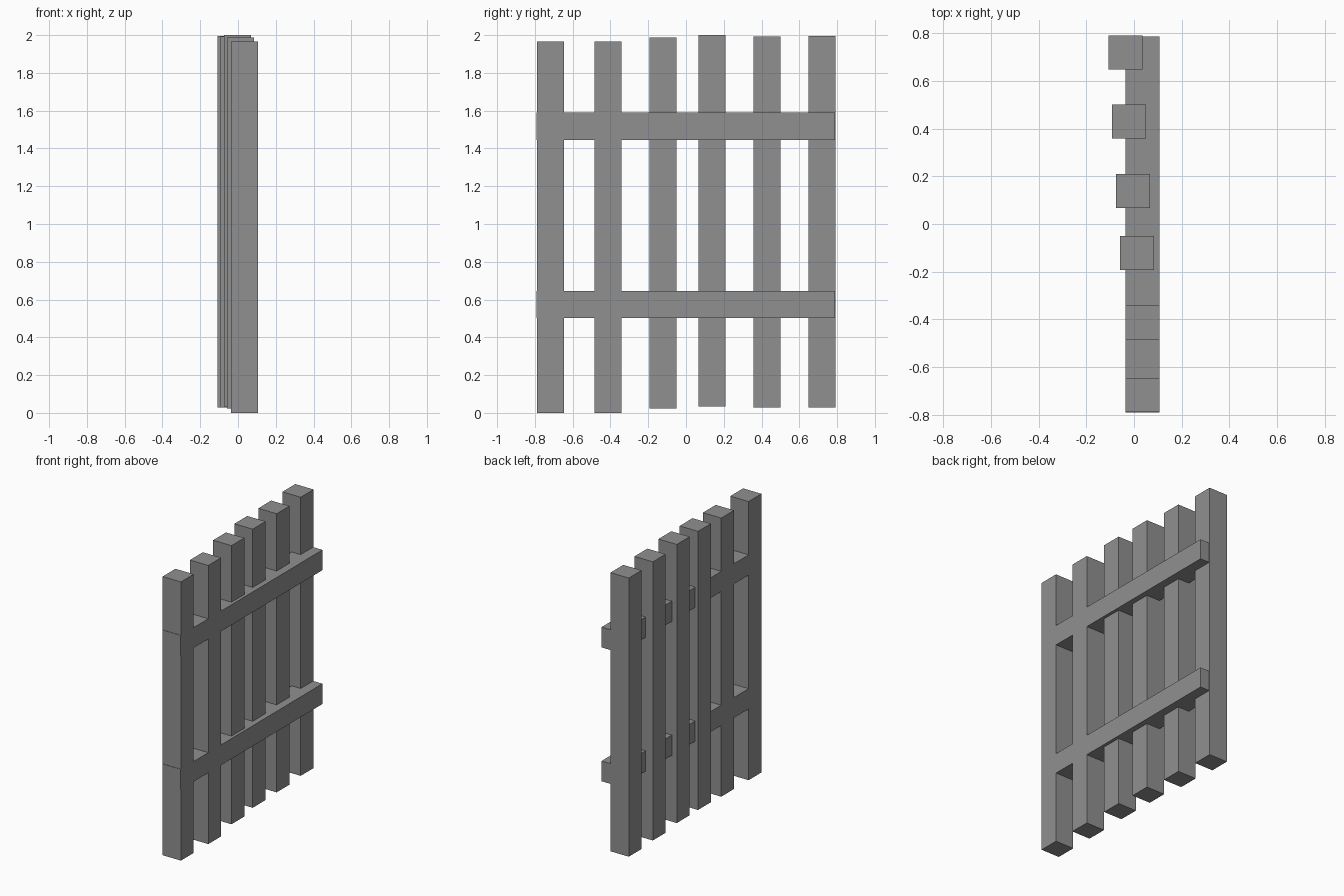
import bpy

if "Cube" in bpy.data.objects:
    bpy.data.objects.remove(bpy.data.objects["Cube"])

grey = bpy.data.materials.new("weathered grey")
grey.diffuse_color = (0.28, 0.28, 0.28, 1)
grey.use_nodes = True
grey.node_tree.nodes["Principled BSDF"].inputs["Base Color"].default_value = grey.diffuse_color

T = 0.143  # square section of every timber


def beam(name, lo, size):
    """Box from its lowest corner and its size."""
    bpy.ops.mesh.primitive_cube_add(
        size=1, location=[a + s / 2 for a, s in zip(lo, size)])
    ob = bpy.context.object
    ob.name = name
    ob.scale = size
    bpy.ops.object.transform_apply(location=False, rotation=False, scale=True)
    ob.data.materials.append(grey)
    return ob


# Upright pickets: (left x, front y, bottom z), slightly staggered
pickets = [
    (-0.036, -0.789, 0.0),
    (-0.036, -0.484, 0.0),
    (-0.058, -0.194, 0.023),
    (-0.075, 0.067, 0.035),
    (-0.092, 0.358, 0.028),
    (-0.108, 0.649, 0.029),
]
for i, lo in enumerate(pickets, 1):
    beam(f"picket_{i}", lo, (T, T, 1.965))

# Two horizontal rails running along the fence
for name, z in (("lower_rail", 0.502), ("upper_rail", 1.446)):
    beam(name, (-0.036, -0.792, z), (T, 1.58, T))
